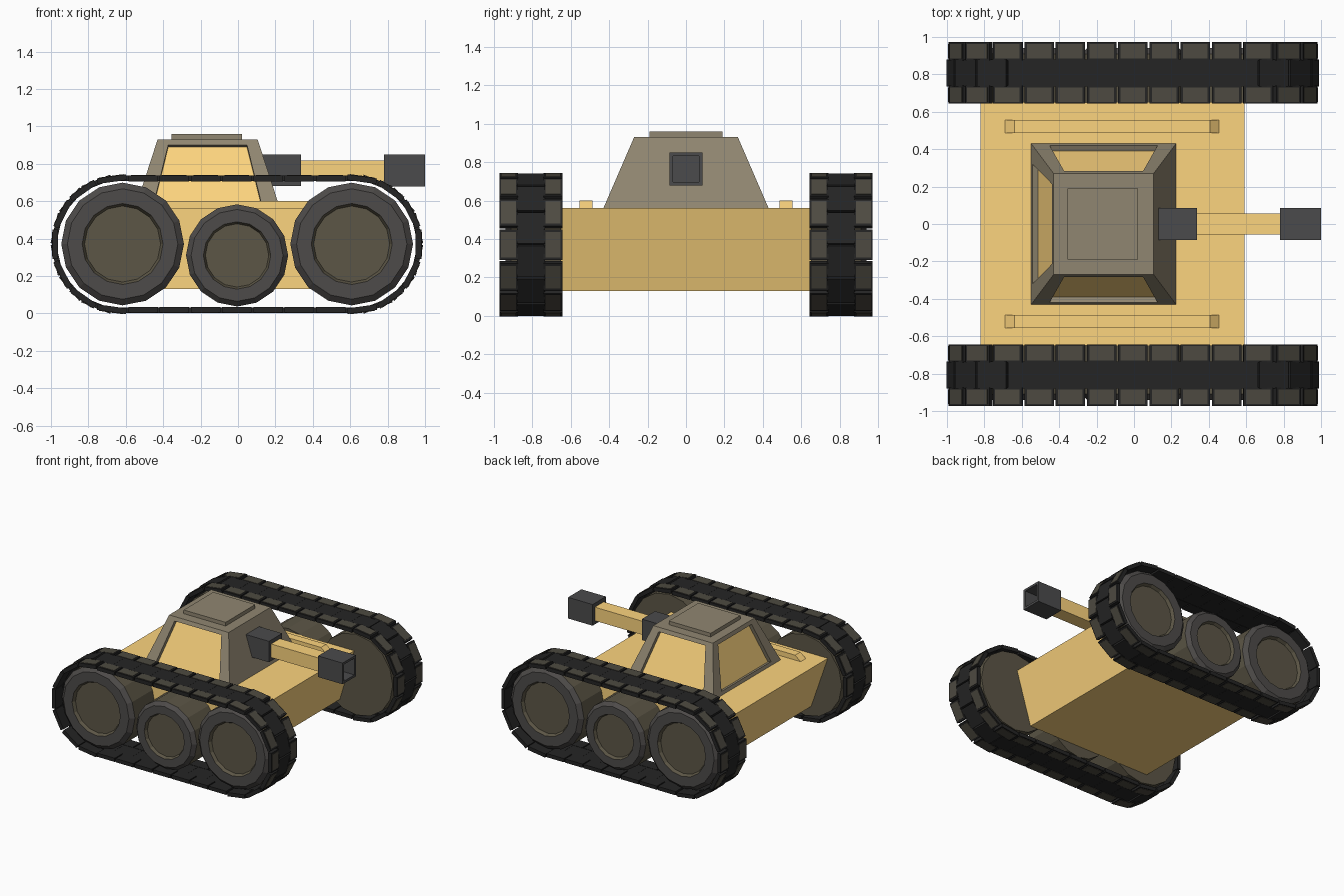
import bpy, bmesh, math
from mathutils import Vector, Matrix

if "Cube" in bpy.data.objects:
    bpy.data.objects.remove(bpy.data.objects["Cube"])


def mat(name, c):
    m = bpy.data.materials.new(name)
    m.diffuse_color = (*c, 1)
    m.use_nodes = True
    m.node_tree.nodes["Principled BSDF"].inputs["Base Color"].default_value = m.diffuse_color
    return m


SAND = mat("sand", (.98, .66, .21))
STONE = mat("stone", (.28, .24, .165))
STEEL = mat("steel", (.07, .07, .072))
RUBBER = mat("rubber", (.018, .018, .018))
TYRE = mat("tyre", (.075, .07, .067))
HUB = mat("hub", (.107, .093, .061))
PAD = mat("pad", (.075, .068, .052))


def finish(name, bm, *mats, mirror=False):
    bmesh.ops.recalc_face_normals(bm, faces=bm.faces)
    me = bpy.data.meshes.new(name)
    bm.to_mesh(me)
    bm.free()
    for m in mats:
        me.materials.append(m)
    ob = bpy.data.objects.new(name, me)
    bpy.context.collection.objects.link(ob)
    if mirror:
        md = ob.modifiers.new("mirror", 'MIRROR')
        md.use_axis = (False, True, False)
        md.use_mirror_merge = False
    return ob


def add_box(bm, lo, hi, frame=Matrix(), index=0):
    lo, hi = Vector(lo), Vector(hi)
    m = frame @ Matrix.Translation((lo + hi) / 2) @ Matrix.Diagonal((*(hi - lo), 1))
    vs = bmesh.ops.create_cube(bm, size=1, matrix=m)["verts"]
    for f in {f for v in vs for f in v.link_faces}:
        f.material_index = index


def box(name, lo, hi, m):
    bm = bmesh.new()
    add_box(bm, lo, hi)
    return finish(name, bm, m)


def prism(name, profile, y0, y1, m, mirror=False):
    # xz profile extruded along y
    bm = bmesh.new()
    a = [bm.verts.new((x, y0, z)) for x, z in profile]
    b = [bm.verts.new((x, y1, z)) for x, z in profile]
    bm.faces.new(a)
    bm.faces.new(b[::-1])
    for i in range(len(a)):
        j = (i + 1) % len(a)
        bm.faces.new((a[i], b[i], b[j], a[j]))
    return finish(name, bm, m, mirror=mirror)


# Hull and its top rails
prism("hull", [(-.82, .56), (.59, .56), (.46, .13), (-.67, .13)], -.65, .65, SAND)
prism("hull_rail", [(-.695, .555), (-.64, .60), (.405, .60), (.46, .555)],
      .487, .555, SAND, mirror=True)

# Turret: tapered shell with recessed panels on three sides
bm = bmesh.new()
base = [Vector(p) for p in ((-.55, -.43, .56), (.225, -.43, .56), (.225, .43, .56), (-.55, .43, .56))]
top = [Vector(p) for p in ((-.43, -.27, .93), (.105, -.27, .93), (.105, .27, .93), (-.43, .27, .93))]


def ring(*points):
    return [bm.verts.new(p) for p in points]


bm.faces.new(ring(*base))
bm.faces.new(ring(*top))
for i in range(4):
    j = (i + 1) % 4
    quad = (base[i], base[j], top[j], top[i])
    outer = ring(*quad)
    if i == 1:
        bm.faces.new(outer)
        continue
    n = (quad[1] - quad[0]).cross(quad[3] - quad[0]).normalized()
    opening = [quad[0].lerp(quad[1], u).lerp(quad[3].lerp(quad[2], u), v)
               for u, v in ((.12, .07), (.88, .07), (.88, .92), (.12, .92))]
    edge = ring(*opening)
    back = ring(*(p - n * .03 for p in opening))
    for k in range(4):
        l = (k + 1) % 4
        bm.faces.new((outer[k], outer[l], edge[l], edge[k]))
        bm.faces.new((edge[k], edge[l], back[l], back[k]))
    bm.faces.new(back).material_index = 1
bmesh.ops.remove_doubles(bm, verts=bm.verts, dist=.0005)
finish("turret", bm, STONE, SAND)
box("turret_hatch", (-.355, -.19, .92), (.022, .19, .96), STONE)

# Gun: mount, barrel and hollow muzzle
box("gun_mount", (.125, -.085, .68), (.338, .085, .85), STEEL)
box("gun_barrel", (.32, -.057, .708), (.80, .057, .818), SAND)
bm = bmesh.new()
add_box(bm, (.78, -.085, .678), (1.0, .085, .85))
front = max(bm.faces, key=lambda f: f.calc_center_median().x)
bmesh.ops.inset_region(bm, faces=[front], thickness=.026)
hole = bmesh.ops.extrude_discrete_faces(bm, faces=[front])["faces"]
bmesh.ops.translate(bm, verts=hole[0].verts, vec=(-.12, 0, 0))
finish("gun_muzzle", bm, STEEL)


def wheel(name, x, z, r):
    # lathe steps: (radius factor, y, material of the band leading to the next step)
    steps = [(1, .65, 1), (1, .91, 0), (.90, .94, 0), (.66, .94, 1), (.62, .915, 1)]
    n = 16
    bm = bmesh.new()
    rings = [[bm.verts.new((x + r * k * math.cos(2 * math.pi * i / n), y,
                            z + r * k * math.sin(2 * math.pi * i / n)))
              for i in range(n)] for k, y, _ in steps]
    for (a, b), s in zip(zip(rings, rings[1:]), steps):
        for i in range(n):
            j = (i + 1) % n
            bm.faces.new((a[i], a[j], b[j], b[i])).material_index = s[2]
    for cap in (rings[0], rings[-1]):
        bm.faces.new(cap).material_index = 1
    finish(name, bm, TYRE, HUB, mirror=True)


wheel("rear_wheel", -.617, .371, .328)
wheel("middle_wheel", -.005, .31, .273)
wheel("front_wheel", .608, .371, .328)

# Track: 28 links laid around a stadium path
R, HALF, CX, CZ, COUNT = .35, .62, -.006, .37, 28
ARC = math.pi * R
TOTAL = 2 * ARC + 4 * HALF


def path(s):
    # position and clockwise turn angle at distance s from the top centre
    s %= TOTAL
    if s < HALF:
        return s, R, 0
    if s < HALF + ARC:
        a = (s - HALF) / R
        return HALF + R * math.sin(a), R * math.cos(a), a
    if s < 3 * HALF + ARC:
        return 2 * HALF + ARC - s, -R, math.pi
    if s < 3 * HALF + 2 * ARC:
        a = (s - 3 * HALF - ARC) / R + math.pi
        return -HALF + R * math.sin(a), R * math.cos(a), a
    return s - TOTAL, R, 0


def link_frame(i):
    x, z, a = path(i * TOTAL / COUNT)
    return Matrix.Translation((CX + x, 0, CZ + z)) @ Matrix.Rotation(a, 4, 'Y')


bm = bmesh.new()
for i in range(COUNT):
    # side blocks with worn pads, joined by centre plates half a link further on
    f = link_frame(i)
    for y in (.643, .874):
        add_box(bm, (-.079, y, -.014), (.079, y + .098, .016), f)
        add_box(bm, (-.066, y + .010, .01), (.066, y + .088, .019), f, 1)
    add_box(bm, (-.083, .735, -.012), (.083, .880, .017), link_frame(i + .5))
finish("track", bm, RUBBER, PAD, mirror=True)
